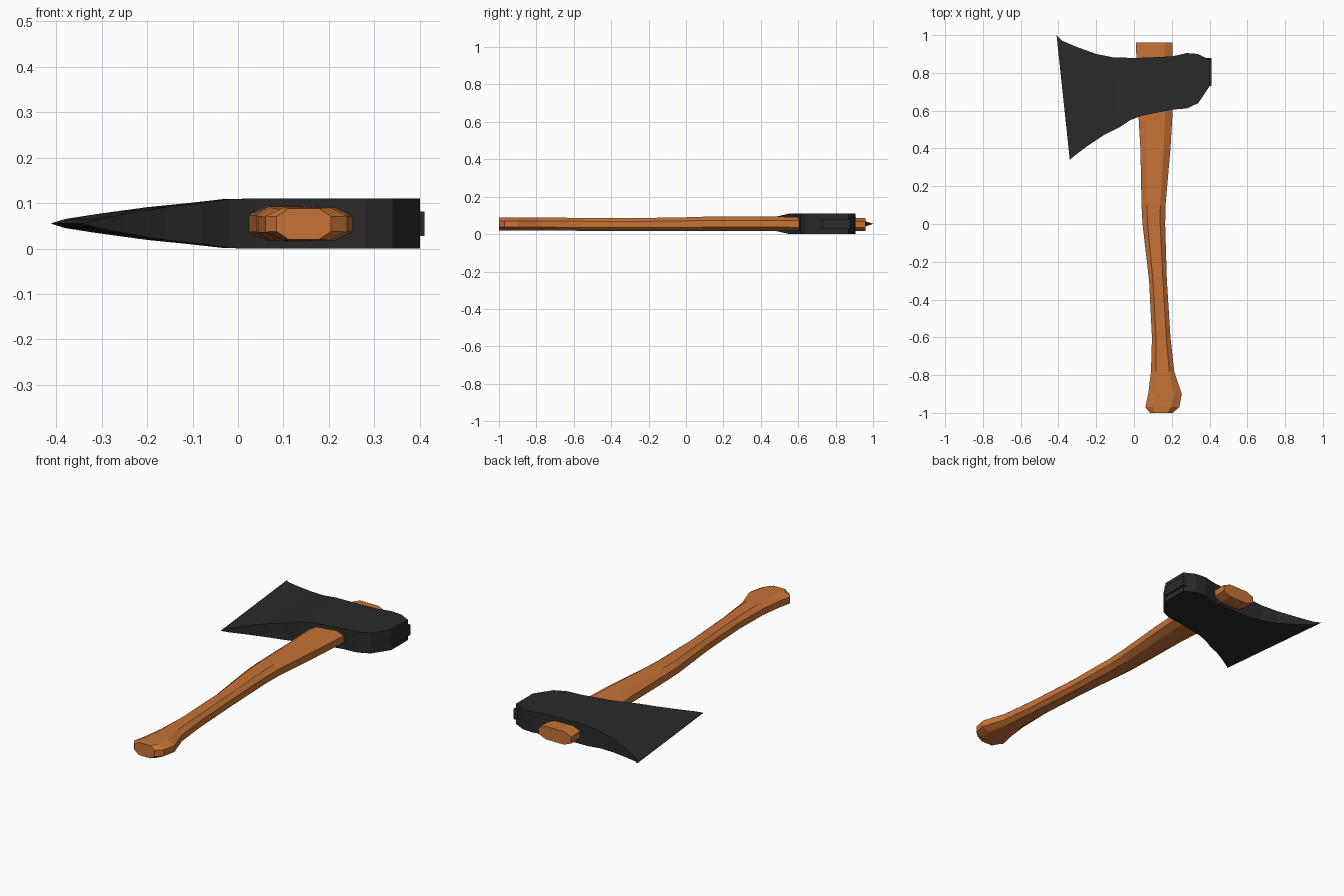
import bpy, bmesh

ZC = 0.055  # mid-plane height of the axe


def material(name, rgb):
    m = bpy.data.materials.new(name)
    m.diffuse_color = (*rgb, 1)
    return m


def loft(name, rings, mat):
    """Skin a list of equal-length vertex rings and cap both ends."""
    bm = bmesh.new()
    loops = [[bm.verts.new(p) for p in ring] for ring in rings]
    n = len(loops[0])
    for a, b in zip(loops, loops[1:]):
        for i in range(n):
            j = (i + 1) % n
            bm.faces.new((a[i], a[j], b[j], b[i]))
    bm.faces.new(loops[0])
    bm.faces.new(loops[-1])
    bmesh.ops.remove_doubles(bm, verts=bm.verts, dist=1e-4)
    bmesh.ops.recalc_face_normals(bm, faces=bm.faces)
    mesh = bpy.data.meshes.new(name)
    bm.to_mesh(mesh)
    bm.free()
    mesh.materials.append(mat)
    obj = bpy.data.objects.new(name, mesh)
    bpy.context.collection.objects.link(obj)
    return obj


def head_ring(xt, yt, xb, yb, h):
    return [(xt, yt, ZC + h), (xb, yb, ZC + h), (xb, yb, ZC - h), (xt, yt, ZC - h)]


def handle_ring(y, x0, x1, z0, z1):
    cx, cz = (x1 - x0) * 0.22, (z1 - z0) * 0.26
    return [(x, y, z) for x, z in (
        (x0 + cx, z0), (x1 - cx, z0), (x1, z0 + cz), (x1, z1 - cz),
        (x1 - cx, z1), (x0 + cx, z1), (x0, z1 - cz), (x0, z0 + cz))]


steel = material("dark_steel", (0.023, 0.023, 0.023))
wood = material("wood", (0.57, 0.17, 0.038))

# Axe head: sections from cutting edge to poll (upper x, y, lower x, y, half thickness)
loft("axe_head", [head_ring(*s) for s in (
    (-0.41, 1.0, -0.34, 0.34, 0.0008),
    (-0.38, 0.97, -0.31, 0.365, 0.010),
    (-0.31, 0.94, -0.25, 0.41, 0.021),
    (-0.20, 0.90, -0.16, 0.47, 0.036),
    (-0.11, 0.882, -0.08, 0.51, 0.045),
    (-0.03, 0.88, -0.02, 0.55, 0.054),
    (0.04, 0.88, 0.04, 0.573, 0.055),
    (0.20, 0.887, 0.20, 0.605, 0.055),
    (0.28, 0.905, 0.28, 0.612, 0.055),
    (0.34, 0.90, 0.34, 0.64, 0.055),
    (0.40, 0.87, 0.40, 0.73, 0.055))], steel)

# Striking plate on the poll
loft("poll_plate", [head_ring(x, 0.88, x, 0.73, 0.027) for x in (0.385, 0.41)], steel)

# Curved handle, from butt to the tip above the head
loft("handle", [handle_ring(*s) for s in (
    (-1.0, 0.085, 0.205, 0.02, 0.088),
    (-0.97, 0.06, 0.24, 0.018, 0.09),
    (-0.90, 0.075, 0.253, 0.018, 0.09),
    (-0.78, 0.09, 0.213, 0.019, 0.089),
    (-0.60, 0.095, 0.193, 0.018, 0.087),
    (-0.30, 0.08, 0.174, 0.016, 0.085),
    (0.0, 0.045, 0.165, 0.017, 0.09),
    (0.10, 0.04, 0.167, 0.017, 0.093),
    (0.40, 0.034, 0.193, 0.017, 0.094),
    (0.60, 0.022, 0.205, 0.017, 0.092),
    (0.96, 0.01, 0.205, 0.016, 0.086))], wood)
